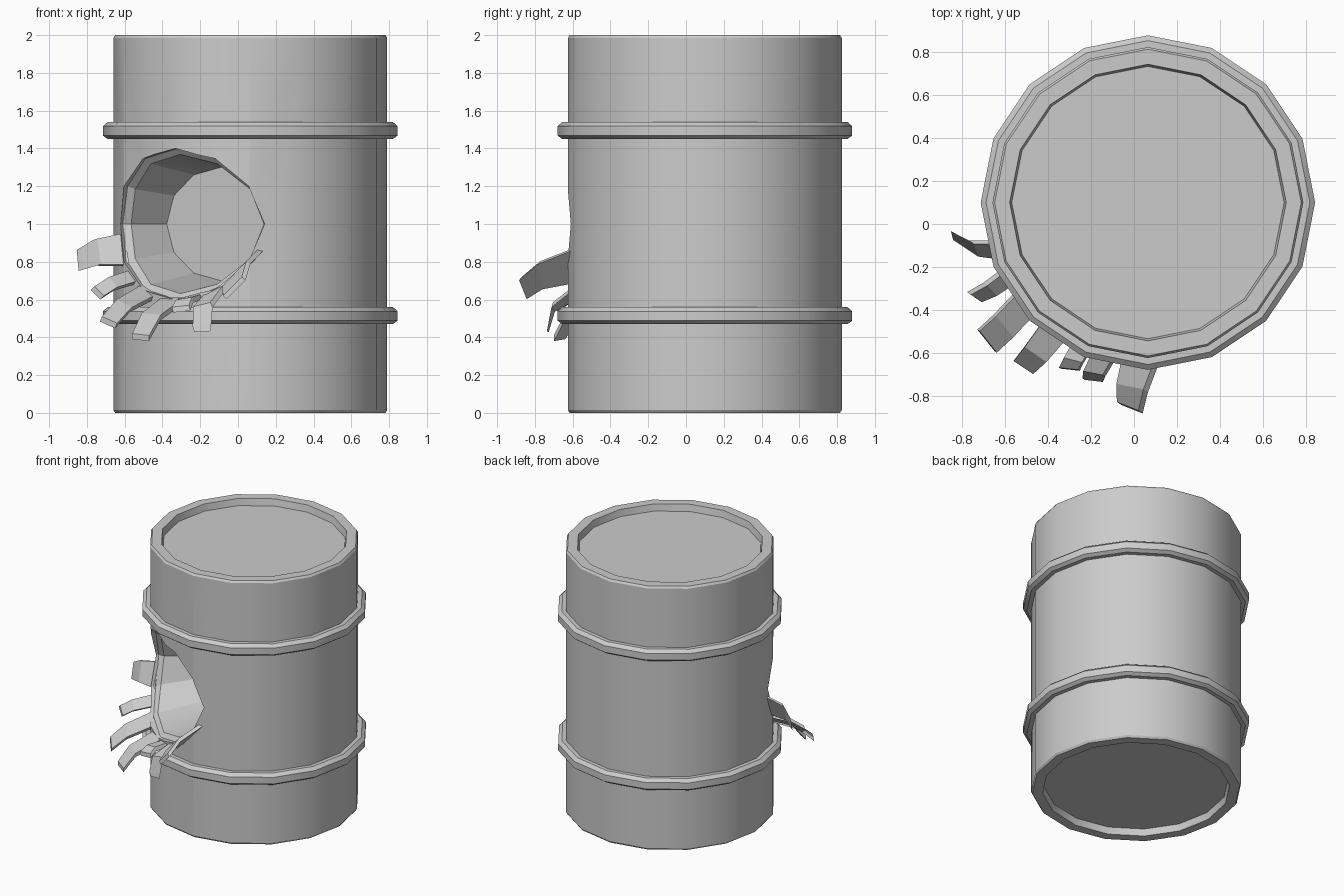
import bpy, bmesh
from math import sin, cos, radians, sqrt, pi
from mathutils import Vector

if "Cube" in bpy.data.objects:
    bpy.data.objects.remove(bpy.data.objects["Cube"])

CX, CY, R, SIDES = 0.065, 0.10, 0.725, 16
HOLE = radians(34)                                   # hole direction, left of front
OUT = Vector((-sin(HOLE), -cos(HOLE), 0))
LAT = Vector((cos(HOLE), -sin(HOLE), 0))
AXIS = Vector((CX, CY, 1.0))


def make(name, verts, faces, smooth=25):
    mesh = bpy.data.meshes.new(name)
    mesh.from_pydata(verts, [], faces)
    bm = bmesh.new()
    bm.from_mesh(mesh)
    bmesh.ops.recalc_face_normals(bm, faces=bm.faces)
    bm.to_mesh(mesh)
    bm.free()
    ob = bpy.data.objects.new(name, mesh)
    bpy.context.collection.objects.link(ob)
    if smooth:
        shade(ob, smooth)
    return ob


def select(ob):
    bpy.ops.object.select_all(action='DESELECT')
    ob.select_set(True)
    bpy.context.view_layer.objects.active = ob


def shade(ob, angle):
    select(ob)
    bpy.ops.object.shade_smooth_by_angle(angle=radians(angle))


def loft(name, rings, closed=False, smooth=25):
    """Join rings of points; cap the ends or close into a loop."""
    n, m = len(rings[0]), len(rings)
    verts = [p for ring in rings for p in ring]
    faces = []
    for k in range(m if closed else m - 1):
        a, b = k * n, ((k + 1) % m) * n
        faces += [(a + i, a + (i + 1) % n, b + (i + 1) % n, b + i) for i in range(n)]
    if not closed:
        faces += [tuple(range(n)), tuple(range((m - 1) * n, m * n))]
    return make(name, verts, faces, smooth)


def circle(r, z):
    return [(CX + r * cos(2 * pi * i / SIDES), CY + r * sin(2 * pi * i / SIDES), z)
            for i in range(SIDES)]


def surface(lat):
    return sqrt(R * R - lat * lat)


def hole_point(deg, scale, out=None, inset=0.0):
    """Point on the hole outline, at a fixed distance or following the wall."""
    lat, h = 0.46 * cos(radians(deg)), 0.40 * sin(radians(deg))
    d = surface(lat) - inset if out is None else out
    return AXIS + LAT * lat * scale + OUT * d + Vector((0, 0, h * scale))


# barrel body with recessed lids
profile = [(0.635, 0.05), (0.645, 0), (0.715, 0), (R, 0.015),
           (R, 1.985), (0.715, 2), (0.645, 2), (0.635, 1.95)]
body = loft("barrel_body", [circle(r, z) for r, z in profile], smooth=0)

# blasted hole: straight cut, thin lip, then a tapering cavity
angles = range(0, 360, 30)
cutter = loft("hole_cutter", [
    [hole_point(a, 1, out=1.0) for a in angles],
    [hole_point(a, 1, inset=0.035) for a in angles],
    [hole_point(a, 0.92, inset=0.06) for a in angles],
    [hole_point(a, 0.75, out=0.28) for a in angles]], smooth=0)
mod = body.modifiers.new("hole", 'BOOLEAN')
mod.operation, mod.solver, mod.object = 'DIFFERENCE', 'EXACT', cutter
select(body)
bpy.ops.object.modifier_apply(modifier="hole")
bpy.data.objects.remove(cutter)
shade(body, 25)

# raised hoops
for name, z in (("lower_hoop", 0.515), ("upper_hoop", 1.495)):
    hoop = [(0.70, -0.045), (0.755, -0.045), (0.78, -0.027),
            (0.78, 0.023), (0.755, 0.045), (0.70, 0.045)]
    loft(name, [circle(r, z + h) for r, h in hoop], closed=True)

# torn metal strips: rim angles, two tip corners, bend
strips = [
    (187, 213, (-0.83, -0.05, 0.87), (-0.82, -0.09, 0.76), 0.03),
    (218, 230, (-0.76, -0.33, 0.67), (-0.71, -0.365, 0.62), 0.02),
    (235, 252, (-0.72, -0.50, 0.51), (-0.64, -0.60, 0.475), 0.03),
    (258, 276, (-0.56, -0.64, 0.42), (-0.47, -0.70, 0.41), 0.04),
    (279, 290, (-0.35, -0.67, 0.56), (-0.26, -0.68, 0.57), 0.03),
    (292, 306, (-0.24, -0.72, 0.455), (-0.155, -0.73, 0.46), 0.05),
    (310, 341, (-0.08, -0.83, 0.62), (0.02, -0.87, 0.72), 0.03),
]
for i, (a0, a1, tip0, tip1, bend) in enumerate(strips):
    sides = []
    for a, tip in ((a0, tip0), (a1, tip1)):
        base, tip = hole_point(a, 0.98, inset=0.03), Vector(tip)
        mid = base.lerp(tip, 0.55) + OUT * bend + Vector((0, 0, bend * 0.5))
        sides.append([base, mid, tip])
    ring = []
    for p, q in zip(*sides):
        c = (p + q) / 2 - AXIS
        down = Vector((0, 0, c.z)) + LAT * c.dot(LAT)
        down = down.normalized() * 0.03
        ring.append([p, q, q + down, p + down])
    loft(f"torn_strip_{i + 1}", ring, smooth=0)
